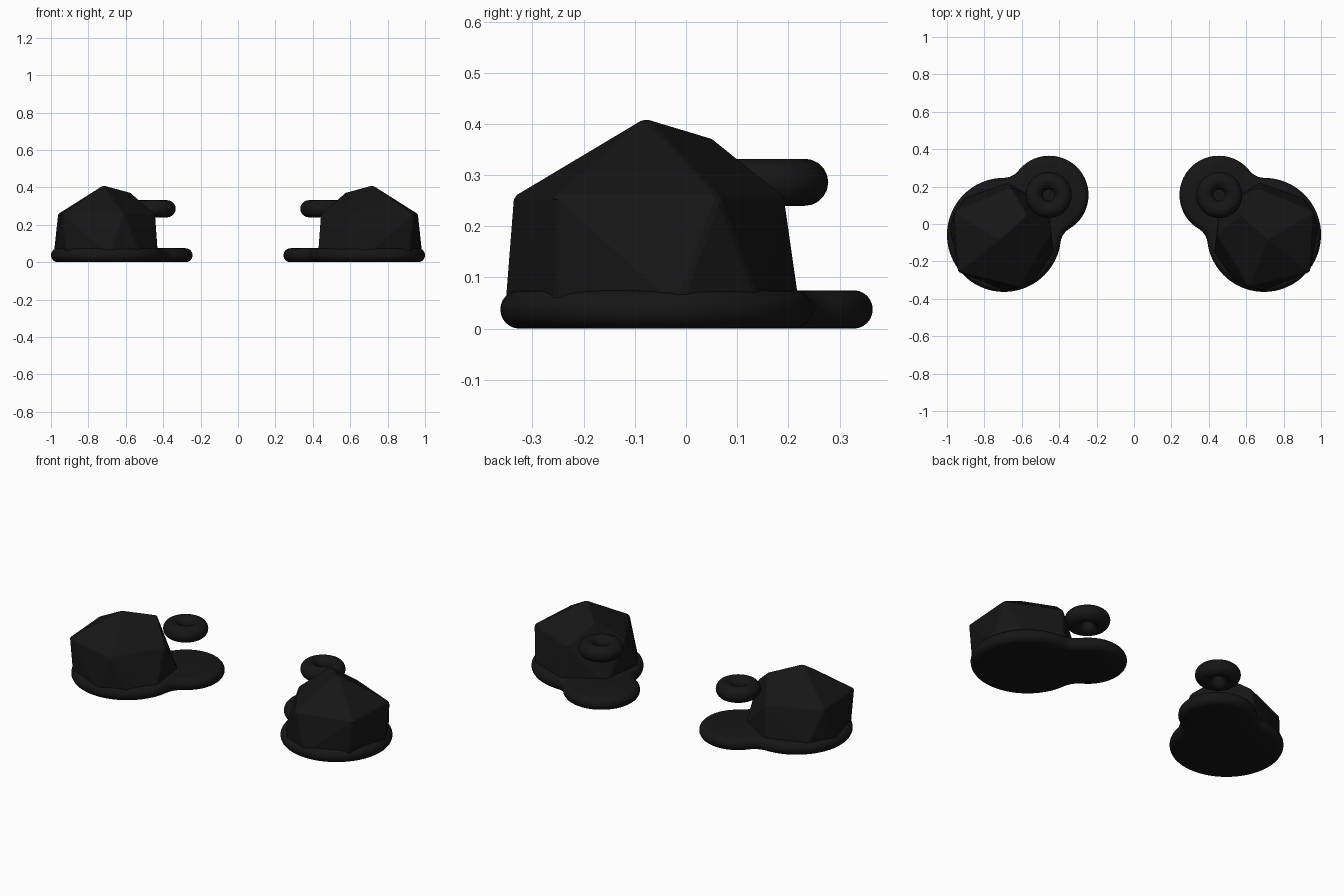
import bpy, bmesh
from math import cos, sin, pi, radians, hypot, atan2, acos
from mathutils import Vector

if "Cube" in bpy.data.objects:
    bpy.data.objects.remove(bpy.data.objects["Cube"])

black = bpy.data.materials.new("black")
black.diffuse_color = (0.008, 0.008, 0.008, 1)
black.use_nodes = True
black.node_tree.nodes["Principled BSDF"].inputs["Base Color"].default_value = black.diffuse_color

A, RA = Vector((0.695, -0.058)), 0.305     # large pad lobe
B, RB = Vector((0.453, 0.155)), 0.21       # small pad lobe
FILLET = 0.10


def finish(ob, smooth=None):
    """Colour the part and mirror it to the other side."""
    ob.data.materials.append(black)
    mod = ob.modifiers.new("mirror", 'MIRROR')
    mod.use_mirror_merge = False
    if smooth:
        bpy.ops.object.select_all(action='DESELECT')
        ob.select_set(True)
        bpy.context.view_layer.objects.active = ob
        bpy.ops.object.shade_smooth_by_angle(angle=radians(smooth))


def add_object(name, bm):
    bmesh.ops.recalc_face_normals(bm, faces=bm.faces[:])
    me = bpy.data.meshes.new(name)
    bm.to_mesh(me)
    bm.free()
    ob = bpy.data.objects.new(name, me)
    bpy.context.collection.objects.link(ob)
    return ob


def outline(inset):
    """Two circles joined by tangent fillets, moved inward by inset."""
    axis = B - A
    d, turn = axis.length, atan2(axis.y, axis.x)
    p, q = RA + FILLET, RB + FILLET
    cx = (d * d + p * p - q * q) / (2 * d)
    cy = (p * p - cx * cx) ** 0.5
    a, b = atan2(cy, cx), atan2(cy, cx - d)
    arcs = [((0, 0), RA - inset, a, 2 * pi - a, 56),
            ((cx, -cy), FILLET + inset, pi - a, pi - b, 12),
            ((d, 0), RB - inset, -b, b, 40),
            ((cx, cy), FILLET + inset, pi + b, pi + a, 12)]
    pts = []
    for c, r, t0, t1, n in arcs:
        for i in range(n):
            t = t0 + (t1 - t0) * i / n
            x, y = c[0] + r * cos(t), c[1] + r * sin(t)
            pts.append((A.x + x * cos(turn) - y * sin(turn),
                        A.y + x * sin(turn) + y * cos(turn)))
    return pts


# Base pad: outline lofted through a half-round edge
bm = bmesh.new()
H = 0.0375
rings = []
for i in range(13):
    t = -pi / 2 + pi * i / 12
    z = H + H * sin(t)
    rings.append([bm.verts.new((x, y, z)) for x, y in outline(H * (1 - cos(t)))])
for lo, hi in zip(rings, rings[1:]):
    for i in range(len(lo)):
        j = (i + 1) % len(lo)
        bm.faces.new((lo[i], lo[j], hi[j], hi[i]))
bm.faces.new(rings[0])
bm.faces.new(rings[-1])
finish(add_object("base_pad", bm), 40)

# Rock: convex hull of a base ring, a shoulder pentagon and two peaks
bm = bmesh.new()
for deg in (-92, -41, 10, 47, 95, 146, 200, 232):
    t = radians(deg)
    bm.verts.new((0.70 + 0.29 * cos(t), -0.065 + 0.29 * sin(t), 0.04))
for deg in (31, 103, 175, 247, 321):
    t = radians(deg)
    bm.verts.new((0.722 + 0.28 * cos(t), -0.08 + 0.28 * sin(t), 0.258))
bm.verts.new((0.718, -0.08, 0.412))
bm.verts.new((0.575, 0.05, 0.373))
bmesh.ops.convex_hull(bm, input=bm.verts[:])
bmesh.ops.dissolve_limit(bm, angle_limit=radians(2), verts=bm.verts[:], edges=bm.edges[:])
rock = add_object("rock", bm)
bev = rock.modifiers.new("bevel", 'BEVEL')
bev.width = 0.006
bev.segments = 1
finish(rock)

# Floating ring above the small lobe
bpy.ops.mesh.primitive_torus_add(location=(0, 0, 0), major_radius=0.077, minor_radius=0.046,
                                 major_segments=48, minor_segments=20)
ring = bpy.context.object
ring.name = "floating_ring"
for v in ring.data.vertices:
    v.co += Vector((B.x + 0.003, B.y, 0.286))
finish(ring, 60)
